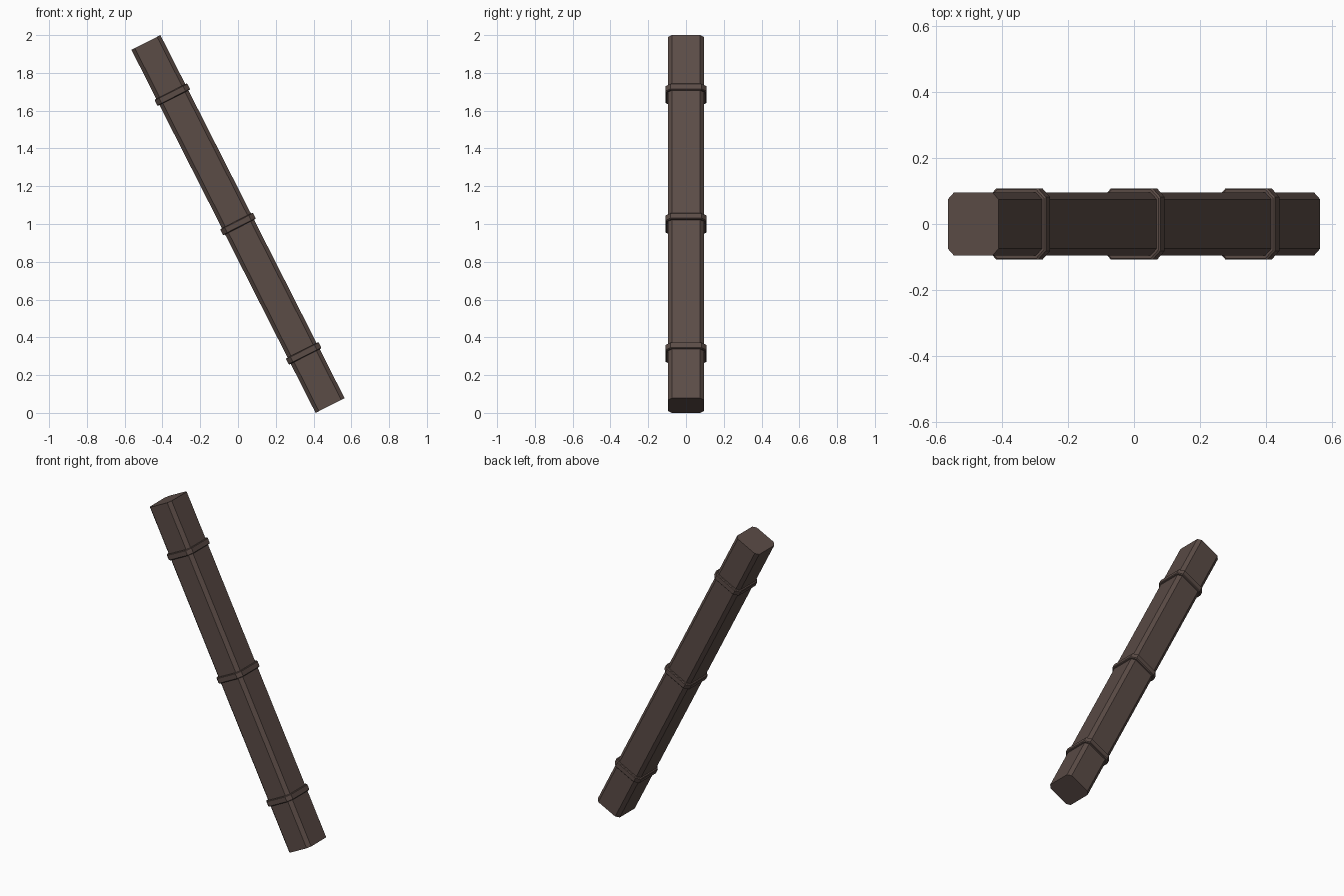
import bpy, math
from mathutils import Matrix

if "Cube" in bpy.data.objects:
    bpy.data.objects.remove(bpy.data.objects["Cube"])

TILT = Matrix.Rotation(-math.radians(26.9), 4, 'Y')

wood = bpy.data.materials.new("dark brown")
wood.diffuse_color = (0.105, 0.072, 0.062, 1)
wood.use_nodes = True
wood.node_tree.nodes["Principled BSDF"].inputs["Base Color"].default_value = wood.diffuse_color


def chamfered_bar(name, w, d, c, length, centre, rim=0.0):
    """Eight-sided bar along the tilted axis; rim narrows its end edges."""
    def outline(s):
        a, b = w / 2 - s, d / 2 - s
        return [(a, -b + c), (a, b - c), (a - c, b), (-a + c, b),
                (-a, b - c), (-a, -b + c), (-a + c, -b), (a - c, -b)]
    h = length / 2
    levels = [(-h, 0), (h, 0)]
    if rim:
        levels = [(-h, rim), (-h + rim, 0), (h - rim, 0), (h, rim)]
    verts = [TILT @ Matrix.Translation((x, y, z + centre)) @ Matrix.Identity(4).translation
             for z, s in levels for x, y in outline(s)]
    verts = [(v.x, v.y, v.z + 1) for v in verts]
    n = len(levels)
    faces = [tuple(reversed(range(8))), tuple(range(8 * (n - 1), 8 * n))]
    for k in range(n - 1):
        for i in range(8):
            j = (i + 1) % 8
            faces.append((8*k + i, 8*k + j, 8*k + 8 + j, 8*k + 8 + i))
    me = bpy.data.meshes.new(name)
    # tilt is applied to the points so the part stays in world coordinates
    me.from_pydata(verts, [], faces)
    me.materials.append(wood)
    ob = bpy.data.objects.new(name, me)
    bpy.context.collection.objects.link(ob)
    return ob


# leaning beam
chamfered_bar("beam", 0.172, 0.19, 0.02, 2.155, 0)

# three raised bands
for label, pos in (("lower", -0.768), ("middle", 0.0), ("upper", 0.768)):
    chamfered_bar(label + "_band", 0.194, 0.216, 0.026, 0.037, pos, 0.004)
